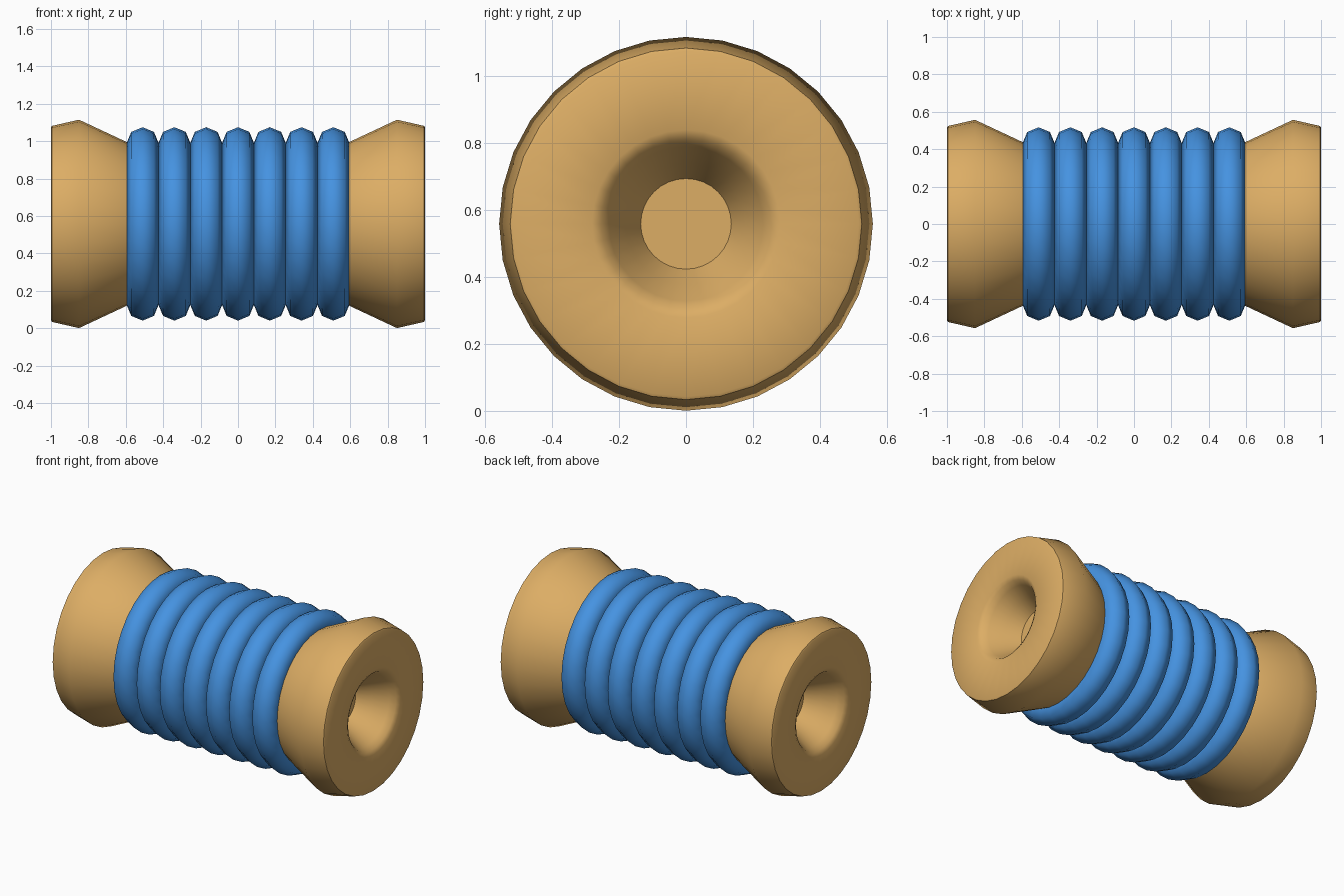
import bpy, bmesh, math

if "Cube" in bpy.data.objects:
    bpy.data.objects.remove(bpy.data.objects["Cube"])

SIDES = 32
CZ = 0.558  # height of the spool axis


def material(name, rgb):
    m = bpy.data.materials.new(name)
    m.diffuse_color = (*rgb, 1)
    m.use_nodes = True
    m.node_tree.nodes["Principled BSDF"].inputs["Base Color"].default_value = m.diffuse_color
    return m


wood = material("tan wood", (0.72, 0.42, 0.13))
thread = material("blue thread", (0.06, 0.29, 0.75))


def lathe(name, profile, mat, closed=False, angle=45):
    """Revolve (x, radius) points around the x axis."""
    bm = bmesh.new()
    rings = []
    for x, r in profile:
        if r == 0:
            rings.append([bm.verts.new((x, 0, CZ))] * SIDES)
        else:
            rings.append([bm.verts.new((x, r * math.sin(2 * math.pi * i / SIDES),
                                        CZ + r * math.cos(2 * math.pi * i / SIDES)))
                          for i in range(SIDES)])
    pairs = list(zip(rings, rings[1:]))
    if closed:
        pairs.append((rings[-1], rings[0]))
    for a, b in pairs:
        for i in range(SIDES):
            j = (i + 1) % SIDES
            bm.faces.new(dict.fromkeys((a[i], a[j], b[j], b[i])))
    bmesh.ops.recalc_face_normals(bm, faces=bm.faces)
    me = bpy.data.meshes.new(name)
    bm.to_mesh(me)
    bm.free()
    me.materials.append(mat)
    ob = bpy.data.objects.new(name, me)
    bpy.context.collection.objects.link(ob)
    bpy.ops.object.select_all(action='DESELECT')
    ob.select_set(True)
    bpy.context.view_layer.objects.active = ob
    bpy.ops.object.shade_smooth_by_angle(angle=math.radians(angle))
    return ob


# Wooden spool: recessed ends, flared flanges, hidden core
half = [(0.77, 0), (0.77, 0.135), (0.86, 0.18), (0.95, 0.23), (0.985, 0.252),
        (1.0, 0.28), (1.0, 0.515), (0.995, 0.524), (0.85, 0.557),
        (0.60, 0.44), (0.55, 0.415)]
lathe("spool_body", half + [(-x, r) for x, r in reversed(half)], wood)

# Seven coils of thread
for k in range(-3, 4):
    ring = [(k * 0.17 + 0.086 * math.cos(a), 0.431 + 0.086 * math.sin(a))
            for a in (math.pi * i / 4 for i in range(8))]
    lathe("thread_coil_%d" % (k + 4), ring, thread, closed=True, angle=60)
